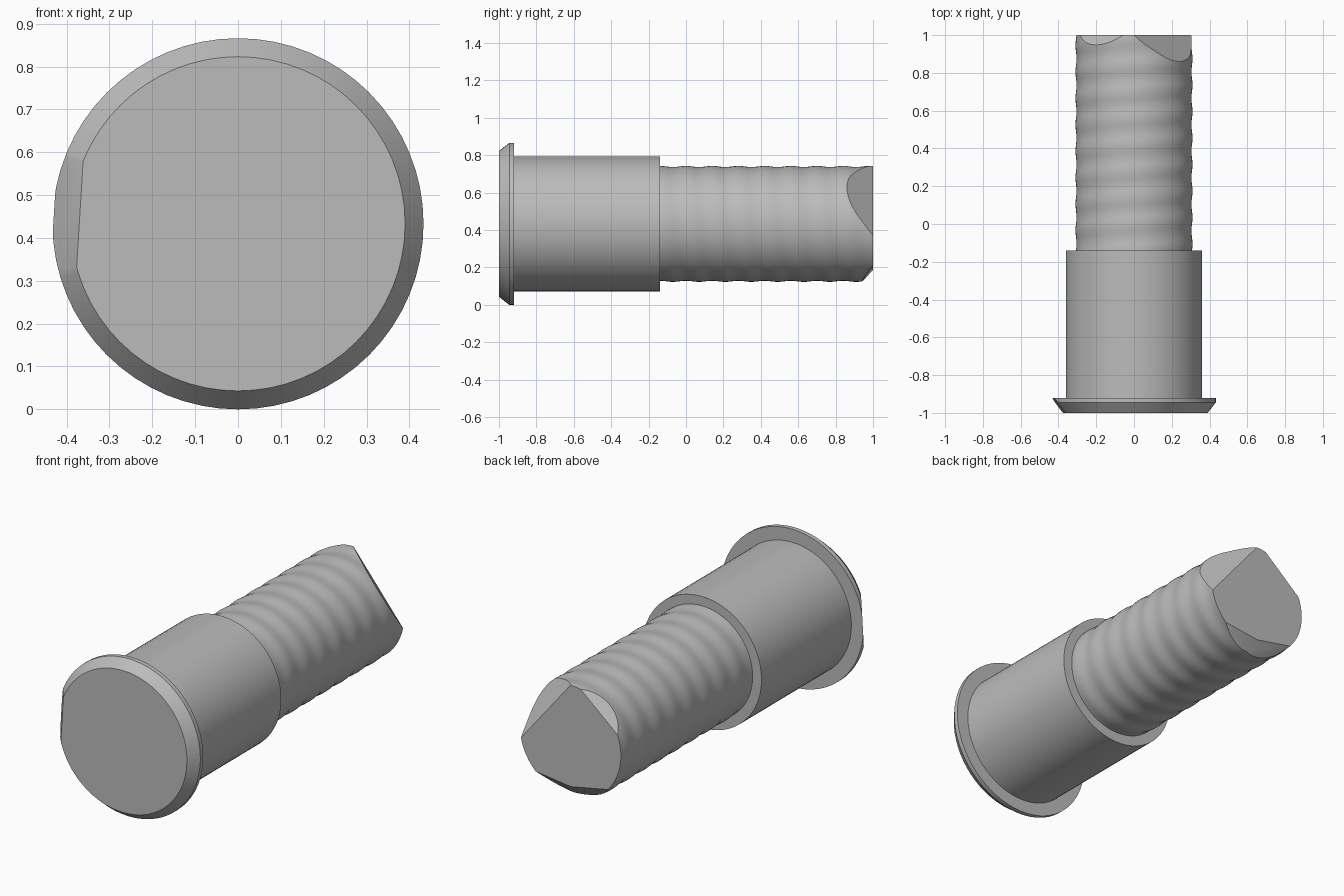
import bpy, bmesh, math
from mathutils import Vector

cube = bpy.data.objects.get("Cube")
if cube:
    bpy.data.objects.remove(cube, do_unlink=True)

SIDES = 64
AXIS_Z = 0.433

steel = bpy.data.materials.new("plain grey metal")
steel.use_nodes = True
GREY = (0.5, 0.5, 0.5, 1)
steel.diffuse_color = GREY
steel.node_tree.nodes["Principled BSDF"].inputs["Base Color"].default_value = GREY


def turned_part(name, profile, cuts=(), ripple=0.0, pitch=0.14):
    """Closed solid turned about the y axis from (y, radius) points.
    Each cut is three points of a plane; the side away from the axis goes."""
    bm = bmesh.new()
    rings = []
    for y, r in profile:
        ring = []
        for i in range(SIDES):
            a = math.tau * i / SIDES
            rr = r + ripple * math.sin(math.tau * y / pitch + a)
            ring.append(bm.verts.new((rr * math.cos(a), y, AXIS_Z + rr * math.sin(a))))
        rings.append(ring)
    for lo, hi in zip(rings, rings[1:]):
        for i in range(SIDES):
            j = (i + 1) % SIDES
            bm.faces.new((lo[i], lo[j], hi[j], hi[i]))
    bm.faces.new(rings[0])
    bm.faces.new(rings[-1])

    middle = Vector((0, (profile[0][0] + profile[-1][0]) / 2, AXIS_Z))
    for a, b, c in cuts:
        a, b, c = Vector(a), Vector(b), Vector(c)
        normal = (b - a).cross(c - a).normalized()
        if normal.dot(middle - a) > 0:
            normal.negate()
        res = bmesh.ops.bisect_plane(
            bm, geom=bm.verts[:] + bm.edges[:] + bm.faces[:], dist=1e-5,
            plane_co=a, plane_no=normal, clear_outer=True)
        edges = [e for e in res["geom_cut"]
                 if isinstance(e, bmesh.types.BMEdge) and e.is_boundary]
        bmesh.ops.holes_fill(bm, edges=edges, sides=0)
    bmesh.ops.recalc_face_normals(bm, faces=bm.faces[:])

    mesh = bpy.data.meshes.new(name)
    bm.to_mesh(mesh)
    bm.free()
    mesh.materials.append(steel)
    ob = bpy.data.objects.new(name, mesh)
    bpy.context.collection.objects.link(ob)
    bpy.ops.object.select_all(action="DESELECT")
    ob.select_set(True)
    bpy.context.view_layer.objects.active = ob
    bpy.ops.object.shade_smooth_by_angle(angle=math.radians(22))
    return ob


# Flanged head with a bevelled front and a flat on its -x side
turned_part("flanged_head",
            [(-1.0, 0.39), (-0.945, 0.433), (-0.92, 0.433)],
            cuts=[((-0.362, -1, 0.57), (-0.377, -1, 0.325), (-0.43, -0.92, 0.45))])

# Thick plain collar
turned_part("collar", [(-0.93, 0.361), (-0.14, 0.361)])

# Thinner, faintly rippled shank with a broken, faceted tip
steps = 72
shank = [(-0.16 + 1.16 * i / steps, 0.307) for i in range(steps + 1)]
turned_part("shank", shank, ripple=0.003, cuts=[
    ((0.0, 1, 0.743), (0.305, 1, 0.37), (0.27, 0.87, 0.58)),      # large facet
    ((-0.06, 1, 0.735), (-0.29, 1, 0.54), (-0.2, 0.95, 0.667)),   # upper facet
    ((-0.23, 1, 0.23), (0.0, 1, 0.185), (0.0, 0.94, 0.127)),      # lower facet
    ((0.0, 1, 0.185), (0.2, 1, 0.21), (0.1, 0.95, 0.143)),        # lower facet
])
